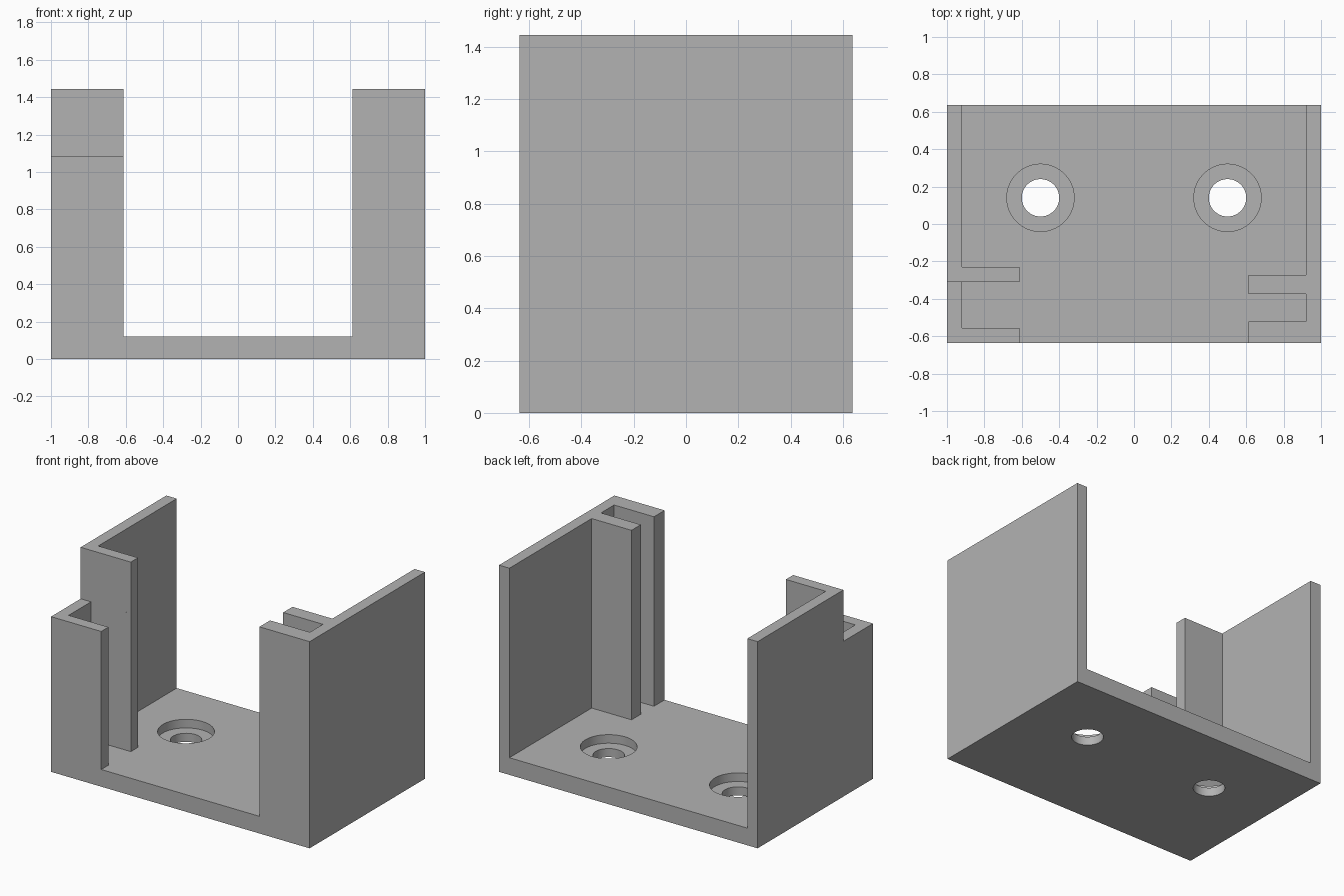
import bpy
import bmesh
from math import radians

default = bpy.data.objects.get("Cube")
if default:
    bpy.data.objects.remove(default, do_unlink=True)

grey = bpy.data.materials.new("plain grey")
grey.use_nodes = True
COLOUR = (0.45, 0.45, 0.45, 1)
grey.diffuse_color = COLOUR
grey.node_tree.nodes["Principled BSDF"].inputs["Base Color"].default_value = COLOUR

HALF_DEPTH = 0.637
FLOOR = 0.12
STEP = 1.085
TOP = 1.445
WALL = 0.92   # inner face of the side walls
LIP = 0.612   # free edge of the slot flanges


def add_object(name, bm):
    bmesh.ops.recalc_face_normals(bm, faces=bm.faces)
    mesh = bpy.data.meshes.new(name)
    bm.to_mesh(mesh)
    bm.free()
    mesh.materials.append(grey)
    obj = bpy.data.objects.new(name, mesh)
    bpy.context.collection.objects.link(obj)
    return obj


def extrude_plan(name, outline, z0, z1):
    """Raise a plan outline into a solid between two heights."""
    bm = bmesh.new()
    face = bm.faces.new([bm.verts.new((x, y, z0)) for x, y in outline])
    raised = bmesh.ops.extrude_face_region(bm, geom=[face])["geom"]
    verts = [v for v in raised if isinstance(v, bmesh.types.BMVert)]
    bmesh.ops.translate(bm, verts=verts, vec=(0, 0, z1 - z0))
    return add_object(name, bm)


def counterbore_cutter(x, y, seat):
    """Stepped cutter lathed from a half profile."""
    profile = [(0, -0.1), (0.1, -0.1), (0.1, seat), (0.18, seat), (0.18, 0.3), (0, 0.3)]
    bm = bmesh.new()
    verts = [bm.verts.new((r, 0, z)) for r, z in profile]
    edges = [bm.edges.new(pair) for pair in zip(verts, verts[1:])]
    bmesh.ops.spin(bm, geom=verts + edges, cent=(0, 0, 0), axis=(0, 0, 1),
                   angle=radians(360), steps=64, use_merge=True)
    bmesh.ops.remove_doubles(bm, verts=bm.verts, dist=0.0001)
    bmesh.ops.translate(bm, verts=bm.verts, vec=(x, y, 0))
    cutter = add_object("hole_cutter", bm)
    cutter.hide_render = True
    return cutter


# Floor plate with two counterbored screw holes
d = HALF_DEPTH
floor = extrude_plan("floor_plate", [(-1, -d), (1, -d), (1, d), (-1, d)], 0, FLOOR)
for side in (-1, 1):
    cutter = counterbore_cutter(side * 0.5, 0.14, 0.06)
    mod = floor.modifiers.new("screw hole", 'BOOLEAN')
    mod.operation = 'DIFFERENCE'
    mod.solver = 'EXACT'
    mod.object = cutter
    bpy.context.view_layer.objects.active = floor
    bpy.ops.object.modifier_apply(modifier=mod.name)
    bpy.data.objects.remove(cutter, do_unlink=True)
bpy.ops.object.select_all(action='DESELECT')
floor.select_set(True)
bpy.context.view_layer.objects.active = floor
bpy.ops.object.shade_smooth_by_angle(angle=radians(30))


def slotted_wall(side, front, slot_back, flange_back):
    """Plan of a side wall with two flanges that leave a slot between them."""
    plan = [(1, -d), (1, d), (WALL, d), (WALL, flange_back), (LIP, flange_back),
            (LIP, slot_back), (WALL, slot_back), (WALL, front), (LIP, front), (LIP, -d)]
    return [(side * x, y) for x, y in plan]


# Left wall, full height with the narrow slot
extrude_plan("left_wall", slotted_wall(1, -0.52, -0.375, -0.272), FLOOR, TOP)

# Right wall, stepped down at the front around the wide slot
SLOT_BACK, FLANGE_BACK = -0.31, -0.23
extrude_plan("right_wall_lower", slotted_wall(-1, -0.557, SLOT_BACK, FLANGE_BACK), FLOOR, STEP)
extrude_plan("right_wall_upper",
             [(-1, SLOT_BACK), (-LIP, SLOT_BACK), (-LIP, FLANGE_BACK),
              (-WALL, FLANGE_BACK), (-WALL, d), (-1, d)], STEP, TOP)
